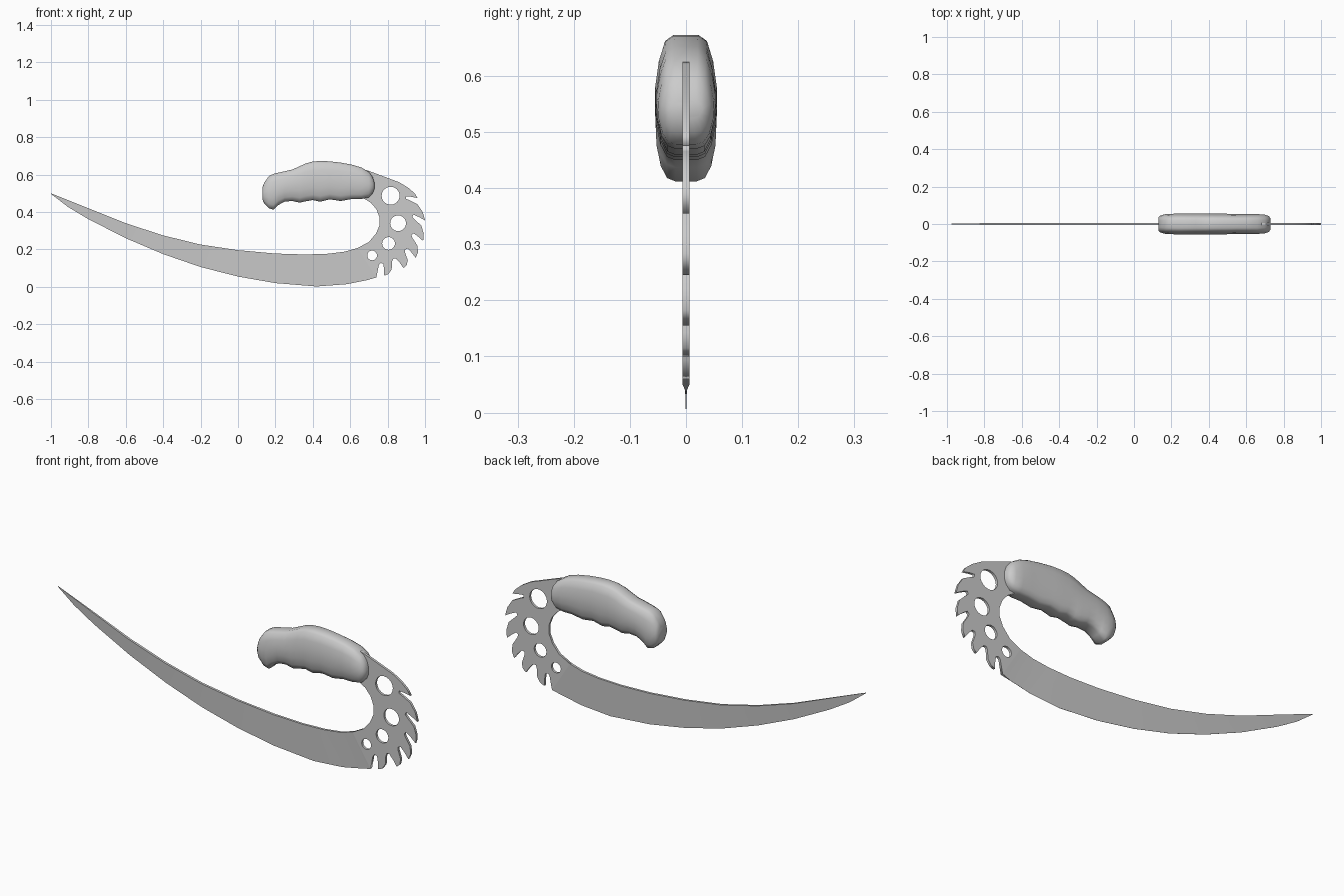
import bpy, bmesh, math
from mathutils import Vector as V

if "Cube" in bpy.data.objects:
    bpy.data.objects.remove(bpy.data.objects["Cube"])

HALF = 0.006  # half plate thickness


def mesh_object(name, bm, angle):
    bmesh.ops.recalc_face_normals(bm, faces=bm.faces)
    me = bpy.data.meshes.new(name)
    bm.to_mesh(me)
    bm.free()
    ob = bpy.data.objects.new(name, me)
    bpy.context.collection.objects.link(ob)
    bpy.ops.object.select_all(action='DESELECT')
    ob.select_set(True)
    bpy.context.view_layer.objects.active = ob
    bpy.ops.object.shade_smooth_by_angle(angle=math.radians(angle))
    return ob


def loft(bm, rings):
    rows = [[bm.verts.new(p) for p in ring] for ring in rings]
    n = len(rows[0])
    for a, b in zip(rows, rows[1:]):
        for i in range(n):
            j = (i + 1) % n
            bm.faces.new((a[i], a[j], b[j], b[i]))
    return rows


# Blade: wedge section, thick spine and sharp lower edge
spine = [(-1, .5), (-.9, .46), (-.8, .42), (-.6, .34), (-.4, .275), (-.2, .226), (0, .196),
         (.2, .178), (.36, .173), (.48, .177), (.57, .188), (.64, .208)]
edge = [(-1, .497), (-.91, .428), (-.8, .362), (-.6, .26), (-.4, .175), (-.2, .106), (0, .055),
        (.2, .02), (.42, .002), (.58, .014), (.69, .036), (.74, .05)]
rings = []
for i, (s, e) in enumerate(zip(spine, edge)):
    ts = HALF * min(1, .15 + i * .3)
    te = HALF if i == len(spine) - 1 else .0003
    rings.append([(s[0], -ts, s[1]), (s[0], ts, s[1]), (e[0], te, e[1]), (e[0], -te, e[1])])
bm = bmesh.new()
rows = loft(bm, rings)
bm.faces.new(rows[0])
mesh_object("blade", bm, 25)

# Guard: flat plate with hooked teeth and round holes
centre = V((.72, .33))
tips = [(.96, .475), (1.0, .355), (.99, .245), (.95, .155), (.885, .10), (.782, .06)]
notches = [(.905, .475), (.94, .375), (.935, .275), (.90, .195), (.835, .145), (.765, .12)]
outline = [V(p) for p in [(.64, .208), (.70, .24), (.738, .285), (.757, .33), (.757, .37),
                          (.74, .415), (.71, .45), (.66, .48), (.64, .55), (.66, .63), (.70, .62),
                          (.78, .59), (.86, .56), (.91, .53), (.945, .5)]]
for i, (t, n) in enumerate(zip(tips, notches)):
    t, n = V(t), V(n)
    r = (n - centre).normalized()
    cw = V((r.y, -r.x))
    start = n + cw * .012
    outline += [t, t.lerp(n, .5) - cw * .008, n - cw * .012, n - r * .008, start]
    if i + 1 < len(tips):
        nxt = V(tips[i + 1])
        outline += [start.lerp(nxt, .35) + r * .022, start.lerp(nxt, .7) + r * .018]
outline.append(V((.74, .05)))
holes = [(.816, .487, .048), (.856, .34, .042), (.805, .232, .034), (.717, .168, .026)]
loops = [outline]
for x, z, rad in holes:
    loops.append([V((x + rad * math.cos(a * math.tau / 24), z + rad * math.sin(a * math.tau / 24)))
                  for a in range(24)])
cu = bpy.data.curves.new("guard", 'CURVE')
cu.dimensions = '2D'
cu.fill_mode = 'BOTH'
cu.extrude = HALF
for loop in loops:
    sp = cu.splines.new('POLY')
    sp.points.add(len(loop) - 1)
    for p, q in zip(sp.points, loop):
        p.co = (q.x, q.y, 0, 1)
    sp.use_cyclic_u = True
guard = bpy.data.objects.new("guard", cu)
guard.rotation_euler.x = math.pi / 2
bpy.context.collection.objects.link(guard)
bpy.ops.object.select_all(action='DESELECT')
guard.select_set(True)
bpy.context.view_layer.objects.active = guard
bpy.ops.object.convert(target='MESH')

# Handle: lofted grip with finger grooves (x, bottom, top, half width)
stations = [(.13, .47, .53, .035), (.14, .445, .557, .045), (.165, .42, .592, .052),
            (.19, .412, .604, .054), (.215, .437, .61, .055), (.25, .456, .618, .055),
            (.29, .459, .627, .055), (.33, .45, .645, .055), (.36, .457, .659, .055),
            (.40, .464, .67, .055), (.44, .455, .673, .055), (.49, .468, .671, .055),
            (.55, .459, .664, .053), (.61, .47, .653, .053), (.66, .47, .638, .053),
            (.70, .478, .614, .05), (.72, .50, .588, .043), (.73, .525, .555, .03)]
half = [(.4, 1), (.68, .95), (.88, .78), (1, .55), (.97, .33), (.83, .14), (.62, .03), (.35, 0)]
section = half + [(-u, v) for u, v in reversed(half)]
bm = bmesh.new()
rows = loft(bm, [[(x, u * w, b + v * (t - b)) for u, v in section] for x, b, t, w in stations])
bm.faces.new(rows[0])
bm.faces.new(rows[-1])
mesh_object("handle", bm, 60)
